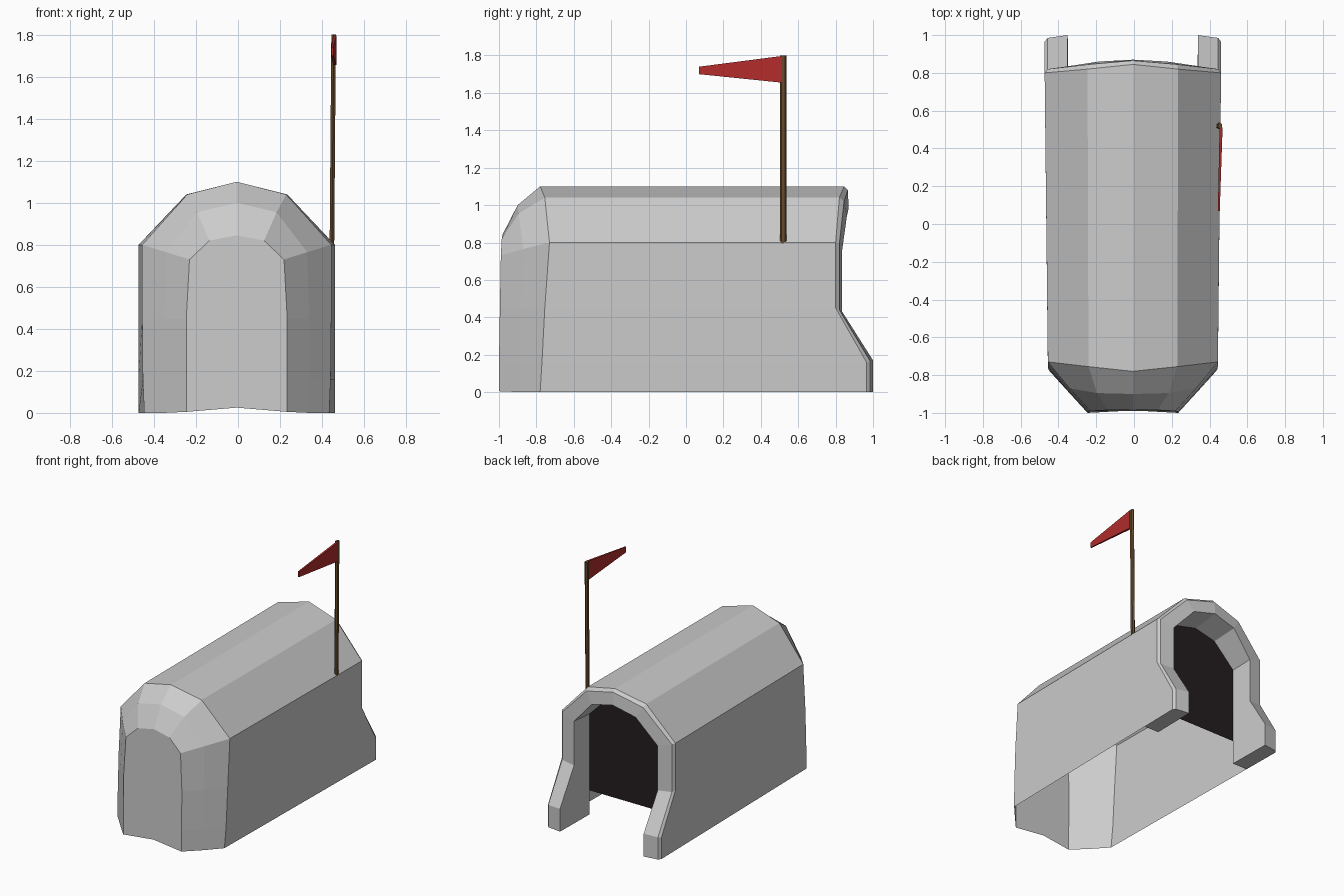
import bpy, bmesh
from mathutils import Vector

if "Cube" in bpy.data.objects:
    bpy.data.objects.remove(bpy.data.objects["Cube"])

CX = -0.006  # shell centre line


def make_object(name, bm, color=None):
    bmesh.ops.recalc_face_normals(bm, faces=bm.faces)
    me = bpy.data.meshes.new(name)
    bm.to_mesh(me)
    bm.free()
    ob = bpy.data.objects.new(name, me)
    bpy.context.collection.objects.link(ob)
    if color:
        mat = bpy.data.materials.new(name)
        mat.diffuse_color = (*color, 1)
        mat.use_nodes = True
        mat.node_tree.nodes["Principled BSDF"].inputs["Base Color"].default_value = mat.diffuse_color
        me.materials.append(mat)
    return ob


def arch(xs, ys, zs):
    """Mirror a half profile (foot to crown) into a full arch."""
    half = list(zip(xs, ys, zs))
    return ([Vector((CX + x, y, z)) for x, y, z in half] +
            [Vector((CX - x, y, z)) for x, y, z in half[-2::-1]])


# Arched shell: rings from the tapered front cap to the rear lip
Z_OUT = [0, .16, .45, .80, 1.04, 1.10]
rings = [
    arch([.24, .24, .24, .225, .13, 0], [-1, -1, -.995, -.99, -.985, -.98],
         [.005, .16, .45, .73, .82, .845]),
    arch([.345, .345, .345, .335, .19, 0], [-.885, -.885, -.88, -.87, -.895, -.9],
         [0, .16, .45, .765, .955, 1.0]),
    arch([.44, .447, .45, .45, .235, 0], [-.78, -.77, -.755, -.73, -.755, -.78], Z_OUT),
    arch([.467, .467, .467, .467, .24, 0], [.965, .965, .80, .80, .82, .845], Z_OUT),
    arch([.452, .452, .452, .452, .233, 0], [.985, .985, .82, .82, .845, .865],
         [0, .165, .44, .795, 1.02, 1.08]),
    arch([.345, .345, .345, .345, .18, 0], [1, 1, .835, .835, .86, .87],
         [0, .17, .43, .76, .94, .985]),
    arch([.34, .34, .34, .34, .17, 0], [.66] * 6,
         [0, .17, .43, .75, .92, .96]),
]
bm = bmesh.new()
rows = [[bm.verts.new(p) for p in r] for r in rings]
for a, b in zip(rows, rows[1:]):
    for i in range(len(a) - 1):
        bm.faces.new((a[i], a[i + 1], b[i + 1], b[i]))
# Front face with a slightly raised bottom edge
bm.faces.new(rows[0] + [bm.verts.new((CX, -.987, .025))])
# Undersides of the two rear feet
for i, s in ((0, 1), (-1, -1)):
    corner = bm.verts.new((CX + s * .462, .66, 0))
    bm.faces.new([rows[k][i] for k in (3, 4, 5, 6)] + [corner])
make_object("shell", bm)

# Dark panel closing the tunnel behind the lip
bm = bmesh.new()
pts = arch([.40, .44, .44, .23, 0], [.66] * 5, [.18, .23, .78, 1.0, 1.05])
bm.faces.new([bm.verts.new(p) for p in pts])
make_object("dark_panel", bm, (.017, .013, .014))

# Flag pole, leaning slightly outward
bm = bmesh.new()
bmesh.ops.create_cone(bm, cap_ends=True, segments=6, radius1=.018, radius2=.018, depth=1.005)
for v in bm.verts:
    v.co = Vector((.451 + v.co.x * .7 + v.co.z * .008, .52 + v.co.y, 1.2975 + v.co.z))
make_object("flag_pole", bm, (.13, .07, .025))

# Tapered pennant
bm = bmesh.new()
ends = []
for x, y, z0, z1, t in ((.461, .51, 1.655, 1.797, .008), (.449, .07, 1.70, 1.74, .005)):
    ends.append([bm.verts.new(c) for c in
                 ((x - t, y, z0), (x + t, y, z0), (x + t, y, z1), (x - t, y, z1))])
for i in range(4):
    j = (i + 1) % 4
    bm.faces.new((ends[0][i], ends[0][j], ends[1][j], ends[1][i]))
for e in ends:
    bm.faces.new(e)
make_object("pennant", bm, (.45, .025, .025))
